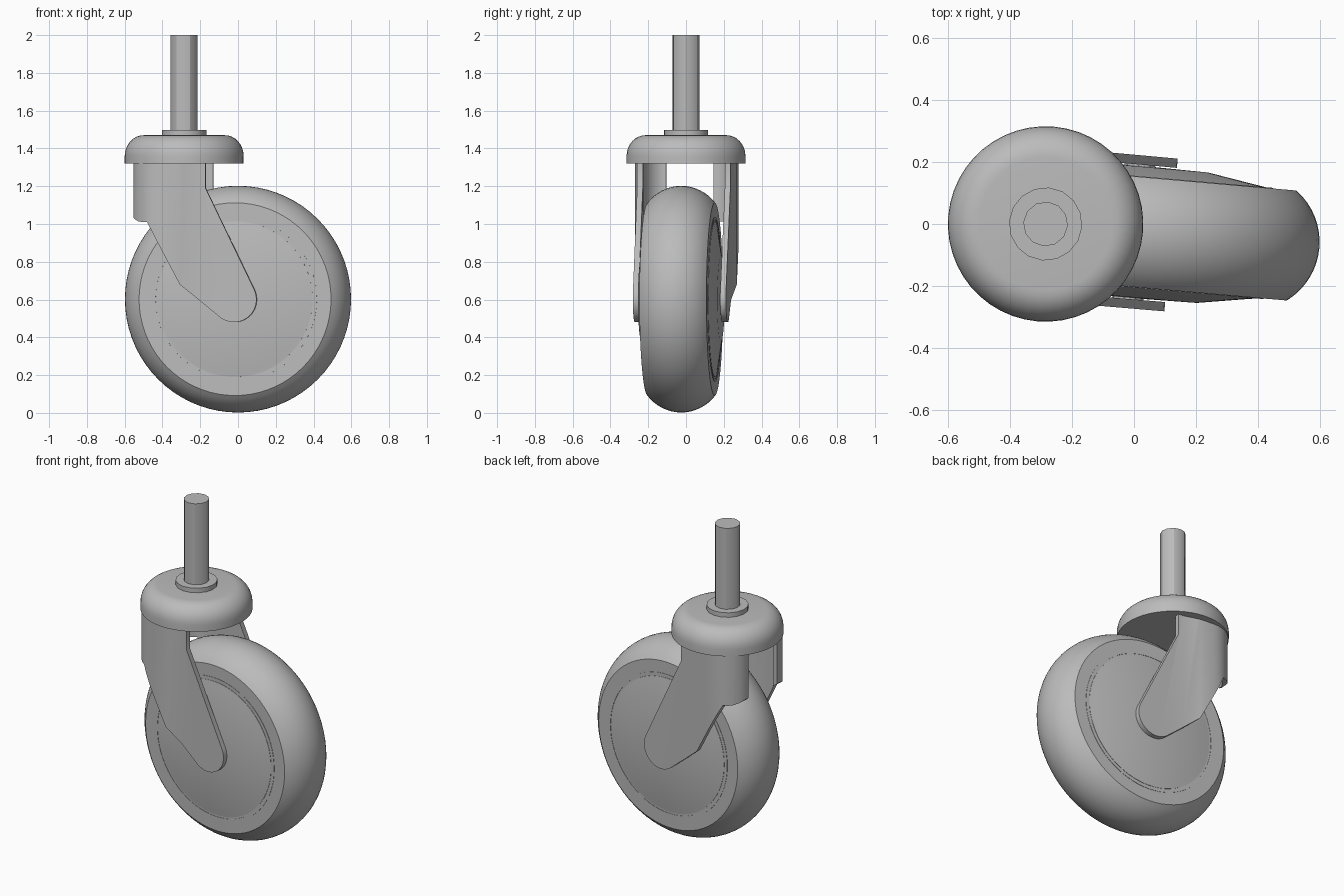
import bpy, bmesh, math
from mathutils import Matrix, Vector

cube = bpy.data.objects.get("Cube")
if cube:
    bpy.data.objects.remove(cube, do_unlink=True)

grey = bpy.data.materials.new("plain grey")
grey.use_nodes = True
COLOUR = (0.5, 0.5, 0.5, 1)
grey.diffuse_color = COLOUR
grey.node_tree.nodes["Principled BSDF"].inputs["Base Color"].default_value = COLOUR

# The whole caster is swivelled a little about its stem
SWIVEL = Matrix.Translation((-0.285, 0, 0)) @ Matrix.Rotation(math.radians(-5), 4, "Z")
WHEEL_X, WHEEL_Z = 0.286, 0.602


def finish(name, bm, matrix=Matrix(), angle=30):
    bmesh.ops.remove_doubles(bm, verts=bm.verts, dist=1e-5)
    bmesh.ops.recalc_face_normals(bm, faces=bm.faces)
    mesh = bpy.data.meshes.new(name)
    bm.to_mesh(mesh)
    bm.free()
    mesh.materials.append(grey)
    obj = bpy.data.objects.new(name, mesh)
    bpy.context.collection.objects.link(obj)
    obj.matrix_world = SWIVEL @ matrix
    smooth(obj, angle)
    return obj


def smooth(obj, angle=30):
    bpy.ops.object.select_all(action="DESELECT")
    obj.select_set(True)
    bpy.context.view_layer.objects.active = obj
    bpy.ops.object.shade_smooth_by_angle(angle=math.radians(angle))


def lathe(name, profile, steps, matrix=Matrix(), angle=30):
    """Turn a (radius, height) profile about z."""
    bm = bmesh.new()
    verts = [bm.verts.new((r, 0, h)) for r, h in profile]
    edges = [bm.edges.new(pair) for pair in zip(verts, verts[1:])]
    bmesh.ops.spin(bm, geom=verts + edges, cent=(0, 0, 0), axis=(0, 0, 1),
                   angle=math.tau, steps=steps, use_merge=True)
    return finish(name, bm, matrix, angle)


def prism(name, points, direction):
    """Extrude a closed outline along a direction."""
    bm = bmesh.new()
    face = bm.faces.new([bm.verts.new(p) for p in points])
    ext = bmesh.ops.extrude_face_region(bm, geom=[face])
    moved = [v for v in ext["geom"] if isinstance(v, bmesh.types.BMVert)]
    bmesh.ops.translate(bm, verts=moved, vec=direction)
    return finish(name, bm)


def arc(cx, cy, rx, ry, start, end, n):
    angles = [math.radians(start + (end - start) * i / n) for i in range(n + 1)]
    return [(cx + rx * math.cos(a), cy + ry * math.sin(a)) for a in angles]


# Wheel parts, turned about the axle
AXLE = Matrix.Translation((WHEEL_X, 0, WHEEL_Z)) @ Matrix.Rotation(math.radians(90), 4, "X")
tread = arc(0.379, 0, 0.221, 0.221, -53.6, 53.6, 16)
lathe("tyre", [(0.4, -0.178)] + tread + [(0.4, 0.178)], 72, AXLE)
hub_side = [(0.435, 0.12), (0.435, 0.18), (0.422, 0.18), (0.422, 0.172), (0.412, 0.172),
            (0.412, 0.18), (0.385, 0.184), (0.222, 0.211), (0, 0.214)]
hub = [(r, -h) for r, h in reversed(hub_side)] + hub_side
lathe("wheel_hub", hub, 72, AXLE)
lathe("axle", [(0, -0.235), (0.05, -0.235), (0.05, 0.235), (0, 0.235)], 24, AXLE)

# Swivel cap, washer and stem
cap = [(0, 1.32), (0.315, 1.32)] + arc(0.215, 1.36, 0.1, 0.11, 0, 90, 8) + [(0, 1.47)]
lathe("swivel_cap", cap, 48)
lathe("washer", [(0, 1.46), (0.118, 1.46), (0.118, 1.498), (0, 1.498)], 16)
lathe("stem", [(0, 1.48), (0.072, 1.48), (0.072, 2), (0, 2)], 12)

# Fork legs: a bent sheet in plan, trimmed to the side outline
outer = [(-0.258, 0.125)] + arc(-0.09, 0.125, 0.17, 0.145, 170, 90, 8) \
    + [(0, 0.27), (0.1, 0.248), (0.45, 0.247)]
inner = [(-0.228, 0.125)] + arc(-0.09, 0.125, 0.14, 0.115, 170, 90, 8) \
    + [(0, 0.24), (0.1, 0.218), (0.45, 0.217)]
outline = [(0.135, 1.33), (0.135, 1.19)] + arc(WHEEL_X, 0.6, 0.12, 0.12, 25, -125, 12) \
    + [(0, 0.68), (-0.175, 1.01)] + arc(-0.2, 1.09, 0.08, 0.08, -90, -180, 5) + [(-0.28, 1.33)]

for name, side in (("left_fork_leg", 1), ("right_fork_leg", -1)):
    plan = outer + inner[::-1]
    leg = prism(name, [(x, side * y, 0.4) for x, y in plan], Vector((0, 0, 0.93)))
    cutter = prism("leg_trim", [(x, side * 0.05, z) for x, z in outline], Vector((0, side * 0.3, 0)))
    mod = leg.modifiers.new("trim", "BOOLEAN")
    mod.operation, mod.solver, mod.object = "INTERSECT", "EXACT", cutter
    bpy.context.view_layer.objects.active = leg
    bpy.ops.object.modifier_apply(modifier=mod.name)
    bpy.data.objects.remove(cutter, do_unlink=True)
    smooth(leg)
